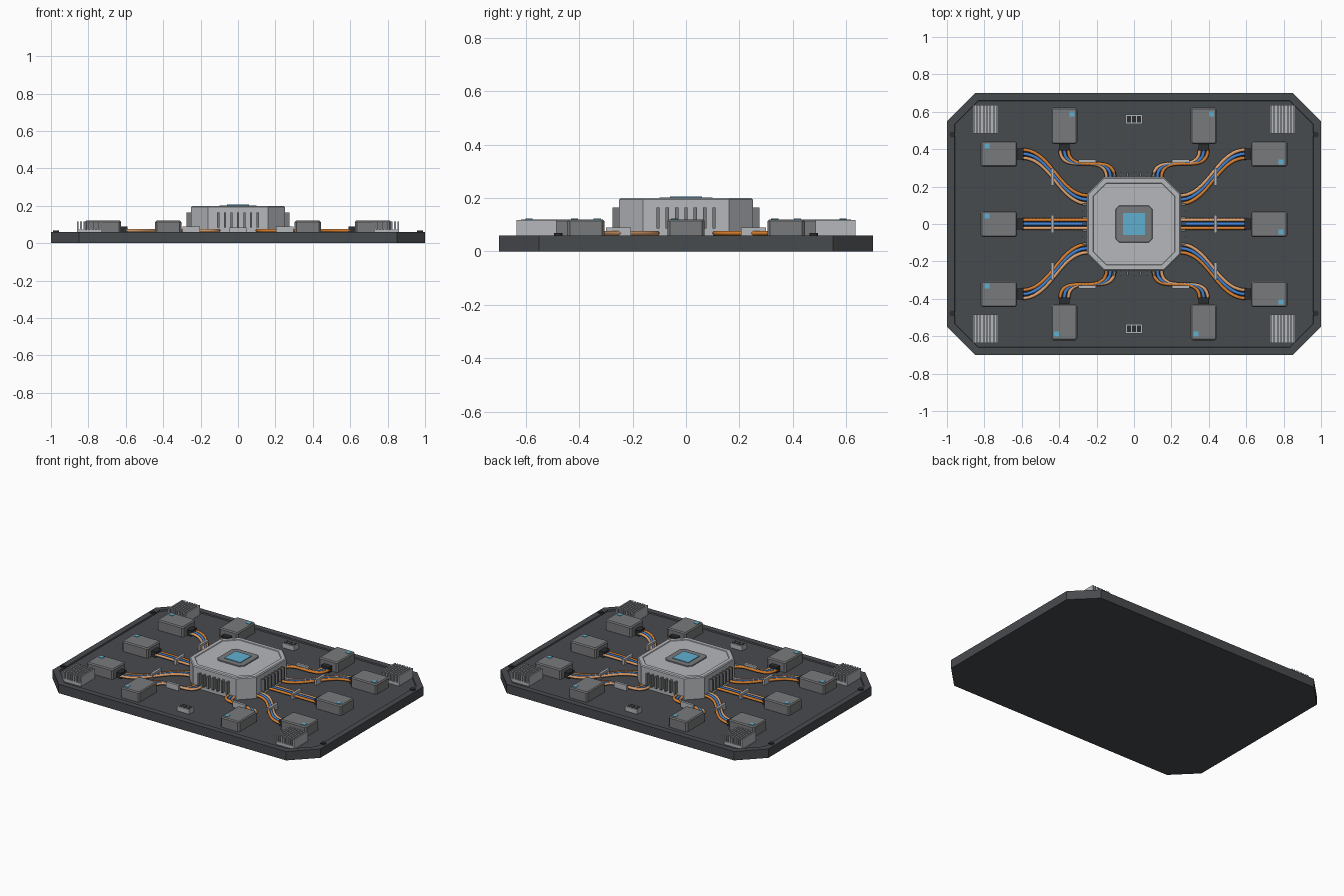
import bpy, bmesh, math
from mathutils import Matrix, Vector

if "Cube" in bpy.data.objects:
    bpy.data.objects.remove(bpy.data.objects["Cube"])


def mat(name, r, g, b):
    m = bpy.data.materials.new(name)
    m.diffuse_color = (r, g, b, 1)
    m.use_nodes = True
    m.node_tree.nodes["Principled BSDF"].inputs["Base Color"].default_value = m.diffuse_color
    return m


BOARD = mat("charcoal", 0.064, 0.069, 0.077)
DARK = mat("near_black", 0.025, 0.026, 0.028)
GREY = mat("mid_grey", 0.19, 0.193, 0.2)
LIGHT = mat("light_grey", 0.46, 0.475, 0.5)
CYAN = mat("cyan", 0.12, 0.43, 0.63)
ORANGE = mat("orange", 0.7, 0.22, 0.03)
BLUE = mat("blue", 0.05, 0.22, 0.65)
TAN = mat("tan", 0.75, 0.37, 0.16)

TOP = 0.06      # rim height of the board
FLOOR = 0.052   # recessed floor of the board


def finish(bm, name, material, m=None):
    if m is not None:
        bm.transform(m)
    bmesh.ops.recalc_face_normals(bm, faces=bm.faces)
    me = bpy.data.meshes.new(name)
    bm.to_mesh(me)
    bm.free()
    ob = bpy.data.objects.new(name, me)
    bpy.context.collection.objects.link(ob)
    me.materials.append(material)
    return ob


def add_box(bm, x0, x1, y0, y1, z0, z1):
    t = Matrix.Translation(((x0 + x1) / 2, (y0 + y1) / 2, (z0 + z1) / 2))
    s = Matrix.Diagonal((x1 - x0, y1 - y0, z1 - z0, 1))
    bmesh.ops.create_cube(bm, size=1, matrix=t @ s)


def box(name, material, x0, x1, y0, y1, z0, z1, m=None):
    bm = bmesh.new()
    add_box(bm, x0, x1, y0, y1, z0, z1)
    return finish(bm, name, material, m)


def slab(name, material, hx, hy, cut, z0, z1, bevel=0, inset=0, depth=0, m=None):
    """Chamfered-corner prism with optional top edge bevel and recessed top."""
    bm = bmesh.new()
    pts = [(hx - cut, -hy), (hx, -hy + cut), (hx, hy - cut), (hx - cut, hy),
           (-hx + cut, hy), (-hx, hy - cut), (-hx, -hy + cut), (-hx + cut, -hy)]
    base = bm.faces.new([bm.verts.new((x, y, z0)) for x, y in pts])
    r = bmesh.ops.extrude_face_region(bm, geom=[base])
    top = [f for f in r["geom"] if isinstance(f, bmesh.types.BMFace)][0]
    for v in top.verts:
        v.co.z = z1
    bmesh.ops.recalc_face_normals(bm, faces=bm.faces)
    if bevel:
        bmesh.ops.inset_region(bm, faces=[top], thickness=bevel, depth=0)
        rim = {v for f in bm.faces for v in f.verts if v.co.z > z1 - 1e-5} - set(top.verts)
        for v in rim:
            v.co.z -= bevel
    if inset:
        bmesh.ops.inset_region(bm, faces=[top], thickness=inset, depth=0)
        bmesh.ops.inset_region(bm, faces=[top], thickness=0.003, depth=0)
        for v in top.verts:
            v.co.z -= depth
    return finish(bm, name, material, m)


# Base board with a raised rim and four screws
slab("base_board", BOARD, 1.0, 0.7, 0.15, 0, TOP, inset=0.043, depth=TOP - FLOOR)
for sx in (-1, 1):
    for sy in (-1, 1):
        bm = bmesh.new()
        bmesh.ops.create_cone(bm, cap_ends=True, segments=12, radius1=0.016, radius2=0.016,
                              depth=0.018, matrix=Matrix.Translation((sx * 0.972, sy * 0.478, 0.059)))
        finish(bm, "rim_screw", DARK)

# Central processor
slab("processor_body", LIGHT, 0.25, 0.25, 0.09, FLOOR, 0.2, bevel=0.006, inset=0.026, depth=0.004)
slab("processor_frame", GREY, 0.1, 0.1, 0.022, 0.19, 0.202, bevel=0.003)
box("processor_core", CYAN, -0.06, 0.06, -0.06, 0.06, 0.195, 0.206)
for k in range(4):
    bm = bmesh.new()
    for i in range(-3, 4):
        add_box(bm, 0.24, 0.275, i * 0.035 - 0.006, i * 0.035 + 0.006, 0.085, 0.165)
    finish(bm, "processor_fins", GREY, Matrix.Rotation(k * math.pi / 2, 4, "Z"))


def bezier(p0, p1, p2, p3, t):
    u = 1 - t
    return p0 * u**3 + p1 * (3 * u * u * t) + p2 * (3 * u * t * t) + p3 * t**3


def wire(name, material, a, b, heading, radius=0.0095, steps=20):
    """Tube along an S-curve leaving and arriving along the heading."""
    p1, p2 = a + heading * 0.155, b - heading * 0.155
    cu = bpy.data.curves.new(name, "CURVE")
    cu.dimensions = "3D"
    cu.bevel_depth = radius
    cu.bevel_resolution = 1
    cu.use_fill_caps = True
    sp = cu.splines.new("POLY")
    sp.points.add(steps)
    for i, p in enumerate(sp.points):
        p.co = (*bezier(a, p1, p2, b, i / steps), 1)
    sp.use_smooth = True
    ob = bpy.data.objects.new(name, cu)
    bpy.context.collection.objects.link(ob)
    cu.materials.append(material)


def module(cx, cy, angle, ex, ey):
    """Satellite chip, its connector, three wires and a clip; local +x faces the middle."""
    rot = Matrix.Rotation(angle, 4, "Z")
    m = Matrix.Translation((cx, cy, 0)) @ rot
    slab("chip", GREY, 0.0975, 0.07, 0.01, FLOOR, 0.12, bevel=0.007, m=m)
    box("chip_marker", CYAN, -0.076, -0.049, 0.029, 0.056, 0.117, 0.1225, m)
    box("chip_connector", DARK, 0.09, 0.132, -0.029, 0.029, FLOOR, 0.09, m)
    heading = (rot @ Vector((1, 0, 0))).to_3d()
    side = (rot @ Vector((0, 1, 0))).to_3d()
    a = m @ Vector((0.125, 0, 0.068))
    b = Vector((ex, ey, 0.068)) + heading * 0.03
    for off, colour, label in ((0.022, ORANGE, "orange"), (0, BLUE, "blue"), (-0.022, TAN, "tan")):
        wire(label + "_wire", colour, a + side * off, b + side * off, heading)
    mid = (a + b - heading * 0.03) / 2
    box("wire_clip", LIGHT, -0.008, 0.008, -0.047, 0.047, FLOOR, 0.09,
        Matrix.Translation((mid.x, mid.y, 0)) @ rot)


# Ten satellite modules
for s, ang in ((-1, 0), (1, math.pi)):
    for cy, ey in ((0.375, 0.13), (0, 0), (-0.375, -0.13)):
        module(s * 0.7225, cy, ang, s * 0.275, ey)
for s, ang in ((1, -math.pi / 2), (-1, math.pi / 2)):
    for sx in (-1, 1):
        module(sx * 0.373, s * 0.525, ang, sx * 0.125, s * 0.275)

# Corner heat sinks
for sx in (-1, 1):
    for sy in (-1, 1):
        bm = bmesh.new()
        add_box(bm, -0.067, 0.067, -0.075, 0.075, FLOOR, 0.072)
        for i in range(8):
            x = -0.0625 + i * 0.125 / 7
            add_box(bm, x - 0.0045, x + 0.0045, -0.075, 0.075, 0.07, 0.117)
        finish(bm, "heat_sink", LIGHT, Matrix.Translation((sx * 0.795, sy * 0.56, 0)))

# Small port blocks at front and back
for y in (-0.56, 0.56):
    box("port_block", LIGHT, -0.045, 0.045, y - 0.025, y + 0.025, FLOOR, 0.083)
    for x in (-0.027, 0, 0.027):
        box("port_slot", DARK, x - 0.01, x + 0.01, y - 0.017, y + 0.017, 0.08, 0.085)
